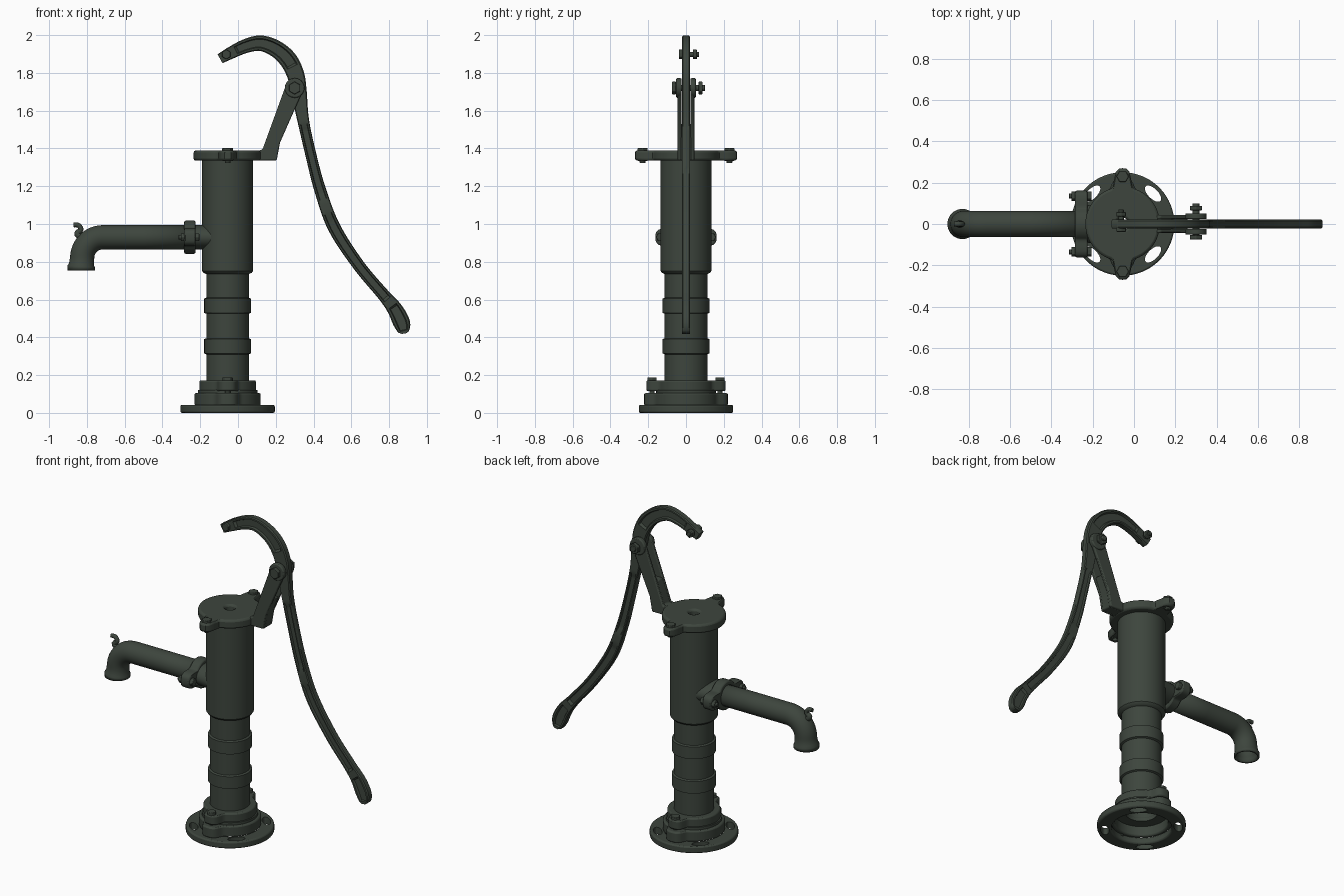
import bpy, bmesh
from math import sin, cos, pi, tau, exp, atan2
from mathutils import Vector, Matrix

if "Cube" in bpy.data.objects:
    bpy.data.objects.remove(bpy.data.objects["Cube"])

CX = -0.055  # pump axis
iron = bpy.data.materials.new("dark_iron")
iron.diffuse_color = (0.047, 0.06, 0.047, 1)
iron.use_nodes = True
iron.node_tree.nodes["Principled BSDF"].inputs["Base Color"].default_value = iron.diffuse_color


def finish(bm, name, bevel=0):
    bmesh.ops.recalc_face_normals(bm, faces=bm.faces)
    me = bpy.data.meshes.new(name)
    bm.to_mesh(me)
    bm.free()
    ob = bpy.data.objects.new(name, me)
    bpy.context.collection.objects.link(ob)
    me.materials.append(iron)
    if bevel:
        m = ob.modifiers.new("bevel", 'BEVEL')
        m.width, m.segments, m.limit_method = bevel, 2, 'ANGLE'
        m.angle_limit = 0.8
    return ob


def loft(bm, rings, close=False, caps=False):
    vs = [[bm.verts.new(p) for p in r] for r in rings]
    n = len(vs[0])
    pairs = list(zip(vs, vs[1:])) + ([(vs[-1], vs[0])] if close else [])
    for a, b in pairs:
        for i in range(n):
            bm.faces.new((a[i], a[(i + 1) % n], b[(i + 1) % n], b[i]))
    if caps:
        bm.faces.new(vs[0])
        bm.faces.new(vs[-1])


def lathe(name, prof, bevel=0, n=64):
    bm = bmesh.new()
    loft(bm, [[(CX + r * cos(tau * i / n), r * sin(tau * i / n), z) for i in range(n)]
              for r, z in prof], close=True)
    return finish(bm, name, bevel)


def lug_plate(name, r, reach, width, hole, h0, h1, bevel=0.008, mat=None, n=96):
    """Round plate with a bore and two lugs along y."""
    def out(t):
        d = min(abs(t - pi / 2), abs(t - 3 * pi / 2))
        return r + (reach - r) * exp(-(d / width) ** 4)
    bm = bmesh.new()
    angs = [tau * i / n for i in range(n)]
    ring = lambda f, h: [(f(t) * cos(t), f(t) * sin(t), h) for t in angs]
    inner = lambda t: hole
    loft(bm, [ring(out, h0), ring(out, h1), ring(inner, h1), ring(inner, h0)], close=True)
    bm.transform(mat or Matrix.Translation((CX, 0, 0)))
    return finish(bm, name, bevel)


def sweep(name, samples, section, caps=True, bevel=0):
    """Sweep a section(width, index) of (u, y) along an xz path."""
    bm, rings = bmesh.new(), []
    for i, (x, z, w) in enumerate(samples):
        a, b = samples[max(i - 1, 0)], samples[min(i + 1, len(samples) - 1)]
        t = Vector((b[0] - a[0], b[1] - a[1])).normalized()
        rings.append([(x - t.y * u, y, z + t.x * u) for u, y in section(w, i)])
    loft(bm, rings, caps=caps)
    return finish(bm, name, bevel)


def smooth_path(keys, k):
    out = []
    ps = [Vector(p) for p in keys]
    ps = [2 * ps[0] - ps[1]] + ps + [2 * ps[-1] - ps[-2]]
    for a, b, c, d in zip(ps, ps[1:], ps[2:], ps[3:]):
        for j in range(k):
            t = j / k
            out.append(tuple(0.5 * (2 * b + (c - a) * t + (2 * a - 5 * b + 4 * c - d) * t * t
                                    + (3 * b - a - 3 * c + d) * t ** 3)))
    return out + [tuple(ps[-2])]


def circle(w, i=0, n=32):
    return [(w * cos(tau * j / n), w * sin(tau * j / n)) for j in range(n)]


def prism(name, outline, y0, y1, bevel=0.006):
    bm = bmesh.new()
    loft(bm, [[(x, y, z) for x, z in outline] for y in (y0, y1)], caps=True)
    return finish(bm, name, bevel)


def bolt(name, start, axis, length, r=0.028, h=0.022):
    """Hex head at start, shaft along axis, hex nut near its end."""
    bm = bmesh.new()
    rot = Vector((0, 0, 1)).rotation_difference(Vector(axis)).to_matrix().to_4x4()
    base = Matrix.Translation(start) @ rot
    for rad, z0, z1, seg in ((r, 0, h, 6), (r * .5, 0, length, 16),
                             (r, length - h - .012, length - .012, 6)):
        bmesh.ops.create_cone(bm, cap_ends=True, segments=seg, radius1=rad, radius2=rad,
                              depth=z1 - z0, matrix=base @ Matrix.Translation((0, 0, (z0 + z1) / 2)))
    return finish(bm, name, 0.003)


# Base flange with four curved slots
flange = lug_plate("base_flange", 0.25, 0.25, 1, 0.17, 0, 0.042)
bm = bmesh.new()
for k in range(4):
    a = pi / 4 + k * pi / 2
    mat = (Matrix.Translation((CX, 0, 0)) @ Matrix.Rotation(a, 4, 'Z')
           @ Matrix.Translation((0.208, 0, 0.02)) @ Matrix.Diagonal((0.024, 0.05, 1, 1)))
    bmesh.ops.create_cone(bm, cap_ends=True, segments=32, radius1=1, radius2=1, depth=0.2, matrix=mat)
cutter = finish(bm, "slot_cutter")
cutter.hide_render = True
cutter.hide_set(True)
cut = flange.modifiers.new("slots", 'BOOLEAN')
cut.object, cut.operation, cut.solver = cutter, 'DIFFERENCE', 'EXACT'

# Base ring and bolted collar
lug_plate("base_ring", 0.175, 0.222, 0.3, 0.15, 0.038, 0.105)
lathe("gasket", [(0.158, 0.1), (0.158, 0.12), (0.09, 0.12), (0.09, 0.1)])
lug_plate("base_collar", 0.15, 0.21, 0.3, 0.09, 0.115, 0.172)

# Pump barrel with two raised bands and a wider upper cylinder
lathe("barrel", [(0.113, 0.15), (0.113, 0.31), (0.124, 0.315), (0.124, 0.39), (0.113, 0.395),
                 (0.113, 0.525), (0.124, 0.53), (0.124, 0.605), (0.113, 0.61), (0.113, 0.735),
                 (0.128, 0.742), (0.135, 0.752), (0.135, 1.34), (0.09, 1.34), (0.09, 0.15)])

# Top cap with lugs and a rod hole
lug_plate("top_cap", 0.18, 0.27, 0.2, 0.03, 1.335, 1.39, 0.012)

# Spout: boss, oval flange, bent pipe, bucket hook
to_x = Matrix.Translation((0, 0, 0.93)) @ Matrix.Rotation(pi / 2, 4, 'Y')
lug_plate("spout_flange", 0.088, 0.162, 0.42, 0.05, -0.285, -0.225, 0.008, to_x)
sweep("spout_boss", [(-0.23, 0.93, 0.066), (-0.09, 0.93, 0.066)],
      lambda w, i: [(u, y * (1.35 if i == 0 else 1.7)) for u, y in circle(w)])
pipe = [(-0.22, 0.93, 0.064), (-0.5, 0.93, 0.064)]
pipe += [(-0.715 - 0.11 * sin(a), 0.82 + 0.11 * cos(a), 0.064)
         for a in [pi / 2 * k / 12 for k in range(13)]]
pipe += [(-0.828, 0.785, 0.067), (-0.83, 0.775, 0.073), (-0.83, 0.755, 0.073)]
spout = sweep("spout_pipe", pipe, circle, caps=False)
wall = spout.modifiers.new("wall", 'SOLIDIFY')
wall.thickness, wall.offset = 0.012, -1
sweep("bucket_hook", smooth_path([(-0.79, 0.91, 0.02), (-0.85, 0.945, 0.017), (-0.832, 0.97, 0.014),
                                  (-0.845, 0.993, 0.013), (-0.872, 0.995, 0.012)], 5),
      lambda w, i: circle(w, n=12))

# Forked fulcrum bracket
ends = [(0.3 + 0.052 * cos(a), 1.72 + 0.052 * sin(a))
        for a in [-0.9 + (pi + 0.9) * k / 14 for k in range(15)]]
foot = [(0.10, 1.385), (0.10, 1.337), (0.205, 1.337), (0.222, 1.43)]
for s, side in ((-1, "front"), (1, "back")):
    prism("fulcrum_arm_" + side, foot + ends + [(0.13, 1.395)], s * 0.023, s * 0.044)
    prism("fulcrum_boss_" + side, [(0.3 + u, 1.72 + v) for u, v in circle(0.052)], s * 0.023, s * 0.052)
prism("fulcrum_web", foot + [(0.262, 1.53), (0.18, 1.53), (0.13, 1.395)], -0.03, 0.03)

# Curved handle with recessed sides
keys = [(-0.095, 1.875, .027), (-0.04, 1.905, .032), (0.04, 1.942, .037), (0.12, 1.957, .041),
        (0.2, 1.928, .045), (0.265, 1.87, .048), (0.305, 1.79, .046), (0.322, 1.7, .042),
        (0.345, 1.55, .031), (0.385, 1.37, .029), (0.435, 1.18, .031), (0.51, 0.98, .034),
        (0.64, 0.78, .032), (0.77, 0.625, .033), (0.83, 0.55, .041), (0.865, 0.48, .045),
        (0.877, 0.435, .032), (0.88, 0.42, .012)]
K = 8
grooves = [(1.4, 5.4), (8.2, 10.2), (10.7, 13.2), (13.8, 16)]


def bar(w, i):
    t = i / K
    deep = any(a < t < b for a, b in grooves)
    d = 0.009 if deep else 0.021
    a, b = w * 0.62, w * 0.5
    half = [(-w, 0.015), (-w * 0.86, 0.021), (-a, 0.021), (-b, d),
            (b, d), (a, 0.021), (w * 0.86, 0.021), (w, 0.015)]
    return half + [(u, -y) for u, y in reversed(half)]


sweep("handle", smooth_path(keys, K), bar)

# Bolts
bolt("fulcrum_bolt", (0.3, -0.075, 1.72), (0, 1, 0), 0.175, 0.034)
bolt("rod_bolt", (-0.062, -0.038, 1.898), (0, 1, 0), 0.108, 0.026)
for s, side in ((-1, "front"), (1, "back")):
    bolt("cap_bolt_" + side, (CX, s * 0.23, 1.402), (0, 0, -1), 0.08, 0.03)
    bolt("collar_bolt_" + side, (CX, s * 0.18, 0.188), (0, 0, -1), 0.16, 0.028)
    bolt("spout_bolt_" + side, (-0.205, s * 0.135, 0.93), (-1, 0, 0), 0.11, 0.024)

# Smooth shading with crisp edges
bpy.ops.object.select_all(action='DESELECT')
for ob in bpy.context.collection.objects:
    if ob is not cutter:
        ob.select_set(True)
        bpy.context.view_layer.objects.active = ob
bpy.ops.object.shade_smooth_by_angle(angle=0.6)
